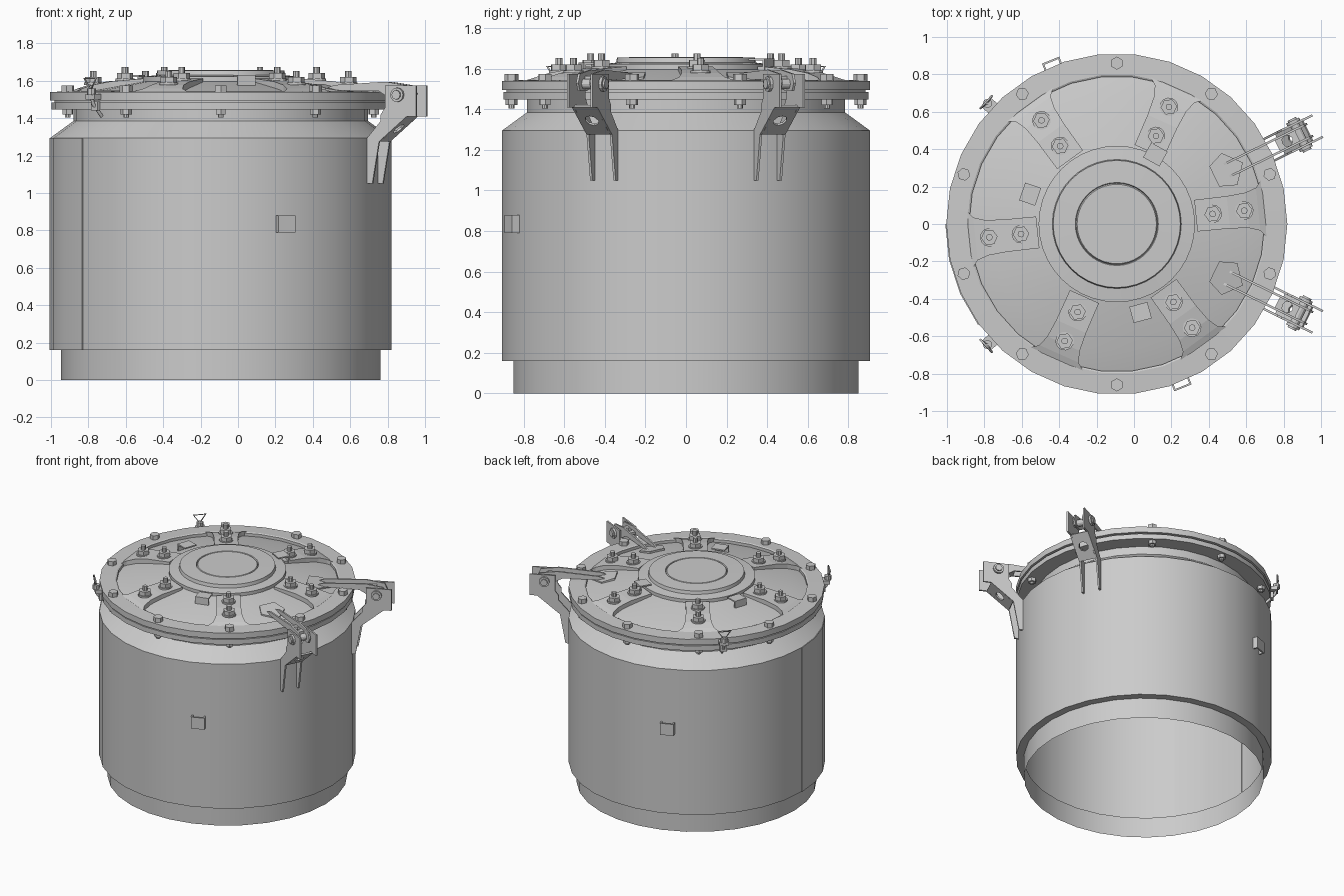
import bpy, bmesh, math
from mathutils import Matrix, Vector

if "Cube" in bpy.data.objects:
    bpy.data.objects.remove(bpy.data.objects["Cube"])

CX = -0.092
ORIGIN = Matrix.Translation((CX, 0, 0))


def polar(deg, r=0.0, z=0.0):
    """Local frame on the vessel: x points outward, y sideways, z up."""
    return ORIGIN @ Matrix.Rotation(math.radians(deg), 4, 'Z') @ Matrix.Translation((r, 0, z))


def add(name, verts, faces, M=ORIGIN, smooth=False, solid=True):
    me = bpy.data.meshes.new(name)
    me.from_pydata([M @ Vector(v) for v in verts], [], faces)
    bm = bmesh.new()
    bm.from_mesh(me)
    if solid:
        bmesh.ops.recalc_face_normals(bm, faces=bm.faces)
    bm.to_mesh(me)
    bm.free()
    ob = bpy.data.objects.new(name, me)
    bpy.context.collection.objects.link(ob)
    if smooth:
        bpy.ops.object.select_all(action='DESELECT')
        ob.select_set(True)
        bpy.context.view_layer.objects.active = ob
        bpy.ops.object.shade_smooth_by_angle(angle=math.radians(25))
    return ob


def lathe(name, prof, n=30, cap=False, loop=False, M=ORIGIN, start=0, span=360):
    """Revolve an (r, z) profile; full turn, or an arc when span < 360."""
    full = span == 360
    cols = n if full else n + 1
    k = len(prof)
    verts = []
    for i in range(cols):
        a = math.radians(start + span * i / n)
        verts += [(r * math.cos(a), r * math.sin(a), z) for r, z in prof]
    faces = []
    for i in range(n):
        j = (i + 1) % cols
        for p in range(k if loop else k - 1):
            q = (p + 1) % k
            faces.append((i * k + p, j * k + p, j * k + q, i * k + q))
    if cap:
        faces.append([i * k + k - 1 for i in range(cols)])
    if not full and loop:
        faces += [list(range(k)), [n * k + p for p in range(k)]]
    return add(name, verts, faces, M, True, cap or loop)


def prism(name, pts, t0, t1, M):
    """Extrude an (x, z) outline sideways from t0 to t1."""
    n = len(pts)
    verts = [(x, t, z) for t in (t0, t1) for x, z in pts]
    faces = [list(range(n)), list(range(n, 2 * n))]
    faces += [(i, (i + 1) % n, n + (i + 1) % n, n + i) for i in range(n)]
    return add(name, verts, faces, M)


def box(name, size, M):
    x, y, z = (s / 2 for s in size)
    return prism(name, [(-x, -z), (x, -z), (x, z), (-x, z)], -y, y, M)


def rod(name, r, h, n, M):
    """Cylinder or hex standing on the local origin."""
    ring = [(r * math.cos(math.tau * i / n), r * math.sin(math.tau * i / n)) for i in range(n)]
    verts = [(x, y, z) for z in (0, h) for x, y in ring]
    faces = [list(range(n)), list(range(n, 2 * n))]
    faces += [(i, (i + 1) % n, n + (i + 1) % n, n + i) for i in range(n)]
    return add(name, verts, faces, M, n > 8)


def holed_plate(name, hx, hy, hole, th, M):
    outer = [(1, 0), (1, 1), (0, 1), (-1, 1), (-1, 0), (-1, -1), (0, -1), (1, -1)]
    verts = []
    for z in (-th / 2, th / 2):
        verts += [(hx * a, hy * b, z) for a, b in outer]
        verts += [(hole * math.cos(math.tau * i / 8), hole * math.sin(math.tau * i / 8), z) for i in range(8)]
    faces = []
    for i in range(8):
        j = (i + 1) % 8
        faces += [(i, j, 8 + j, 8 + i), (16 + i, 16 + j, 24 + j, 24 + i),
                  (i, j, 16 + j, 16 + i), (8 + i, 8 + j, 24 + j, 24 + i)]
    add(name, verts, faces, M)


def wire(name, pts, r, M, cyclic=False):
    cu = bpy.data.curves.new(name, 'CURVE')
    cu.dimensions = '3D'
    cu.bevel_depth = r
    cu.bevel_resolution = 1
    sp = cu.splines.new('POLY')
    sp.points.add(len(pts) - 1)
    for p, c in zip(sp.points, pts):
        p.co = (*c, 1)
    sp.use_cyclic_u = cyclic
    ob = bpy.data.objects.new(name, cu)
    ob.matrix_world = M
    bpy.context.collection.objects.link(ob)


# Vessel shell, open at the bottom, with a thin seam panel
lathe("vessel_shell", [(.855, 0), (.855, .16), (.912, .16), (.912, 1.295), (.788, 1.385), (.788, 1.45)])
lathe("seam_panel", [(.908, .16), (.917, .16), (.917, 1.295), (.908, 1.295)], 3, loop=True, start=180, span=36)

# Flanges
lathe("lower_flange", [(.77, 1.447), (.905, 1.447), (.905, 1.485), (.77, 1.485)], loop=True)
lathe("gasket", [(.78, 1.48), (.89, 1.48), (.89, 1.50), (.78, 1.50)], loop=True)
lathe("lid_rim", [(.79, 1.495), (.912, 1.495), (.912, 1.54), (.80, 1.545), (.79, 1.54)], loop=True)

# Domed lid and central raised cap
lathe("lid_dome", [(.80, 1.515), (.68, 1.55), (.40, 1.60)])
lathe("lid_hub", [(.40, 1.59), (.418, 1.595), (.418, 1.622), (.345, 1.63), (.34, 1.655), (.222, 1.658),
                  (.218, 1.648), (.212, 1.658)], 40, cap=True)

# Clamp tongues reaching inward from the rim, each with two nuts
TONGUE = [(.425, .085, 1.612), (.60, .087, 1.597), (.70, .095, 1.578), (.76, .115, 1.558), (.80, .165, 1.54)]
for k in range(6):
    a = 6 + 60 * k
    verts, faces = [], []
    for r, w, z in TONGUE:
        verts += [(r, -w, z), (r, w, z), (r, w, z - .05), (r, -w, z - .05)]
    for i in range(len(TONGUE) - 1):
        for p in range(4):
            q = (p + 1) % 4
            faces.append((4 * i + p, 4 * i + q, 4 * i + 4 + q, 4 * i + 4 + p))
    e = 4 * len(TONGUE)
    faces += [(0, 1, 2, 3), (e - 4, e - 3, e - 2, e - 1)]
    add("clamp_tongue", verts, faces, polar(a))
    for r, z in ((.515, 1.60), (.685, 1.578)):
        rod("washer", .05, .012, 12, polar(a, r, z))
        rod("nut", .044, .042, 6, polar(a, r, z))
        rod("stud", .018, .075, 8, polar(a, r, z))

# Rim bolts around the flange
for k in range(10):
    a = 18 + 36 * k
    rod("rim_bolt_head", .035, .035, 6, polar(a, .86, 1.54))
    rod("rim_bolt_nut", .03, .03, 6, polar(a, .86, 1.42))
    rod("rim_bolt_end", .015, .045, 8, polar(a, .86, 1.405))

# Bent tabs on the dome
for a, r, z in ((161, .49, 1.625), (-75, .49, 1.625), (61, .425, 1.645)):
    box("dome_tab_top", (.09, .10, .01), polar(a, r, z))
    box("dome_tab_leg", (.01, .10, .06), polar(a, r + .04, z - .028))

# Strap handles on the vessel side
for a in (-68, 112):
    M = polar(a, .905, .835)
    box("strap_face", (.01, .10, .09), M @ Matrix.Translation((.035, 0, 0)))
    for s in (-1, 1):
        box("strap_side", (.04, .01, .09), M @ Matrix.Translation((.018, s * .045, 0)))

# Hinges: fixed bracket with legs on the vessel, twin arm on the lid
BRACKET = [(.905, 1.05), (.905, 1.295), (.985, 1.385), (.985, 1.42), (1.01, 1.455), (1.01, 1.575),
           (1.195, 1.575), (1.195, 1.41), (1.14, 1.41), (.975, 1.275), (.935, 1.05)]
ARM = [(.64, 1.56), (.70, 1.55), (.96, 1.545), (1.05, 1.49), (1.13, 1.49), (1.15, 1.53), (1.13, 1.575),
       (1.0, 1.595), (.70, 1.578)]
for a in (-26, 26):
    M = polar(a)
    for s in (-1, 1):
        prism("hinge_bracket_plate", BRACKET, s * .058, s * .07, M)
        prism("hinge_lid_arm", ARM, s * .03, s * .042, M)
        rod("hinge_pin_head", .038, .015, 12,
            M @ Matrix.Translation((1.087, s * .0775 + .0075, 1.525)) @ Matrix.Rotation(math.pi / 2, 4, 'X'))
    rod("hinge_pin", .025, .19, 12,
        M @ Matrix.Translation((1.087, .095, 1.525)) @ Matrix.Rotation(math.pi / 2, 4, 'X'))
    holed_plate("hinge_web", .105, .06, .036, .012,
                M @ Matrix.Translation((1.055, 0, 1.348)) @ Matrix.Rotation(math.radians(-40), 4, 'Y'))
    holed_plate("hinge_arm_bridge", .06, .034, .03, .02, polar(a, 1.015, 1.555))
    # five-sided pad under the lid arm
    pad = [(.58, .06), (.58, -.06), (.67, -.095), (.75, 0), (.67, .095)]
    zs = lambda r: 1.578 - (r - .58) * .25
    verts = [(r, t, zs(r) + d) for d in (-.02, .005) for r, t in pad]
    faces = [(0, 1, 2, 3, 4), (5, 6, 7, 8, 9)] + [(i, (i + 1) % 5, 5 + (i + 1) % 5, 5 + i) for i in range(5)]
    add("hinge_pad", verts, faces, M)

# Latches with triangular pull rings
for a in (137, -137):
    M = polar(a)
    box("latch_block", (.05, .07, .03), polar(a, .93, 1.515))
    rod("latch_collar", .025, .035, 8, polar(a, .945, 1.525))
    wire("latch_stem", [(.95, 0, 1.56), (.935, 0, 1.48), (.87, 0, 1.41)], .01, M)
    wire("latch_ring", [(.95, 0, 1.55), (.955, .045, 1.612), (.955, -.045, 1.612)], .006, M, True)
    box("latch_foot", (.02, .05, .05), polar(a, .915, 1.465))
